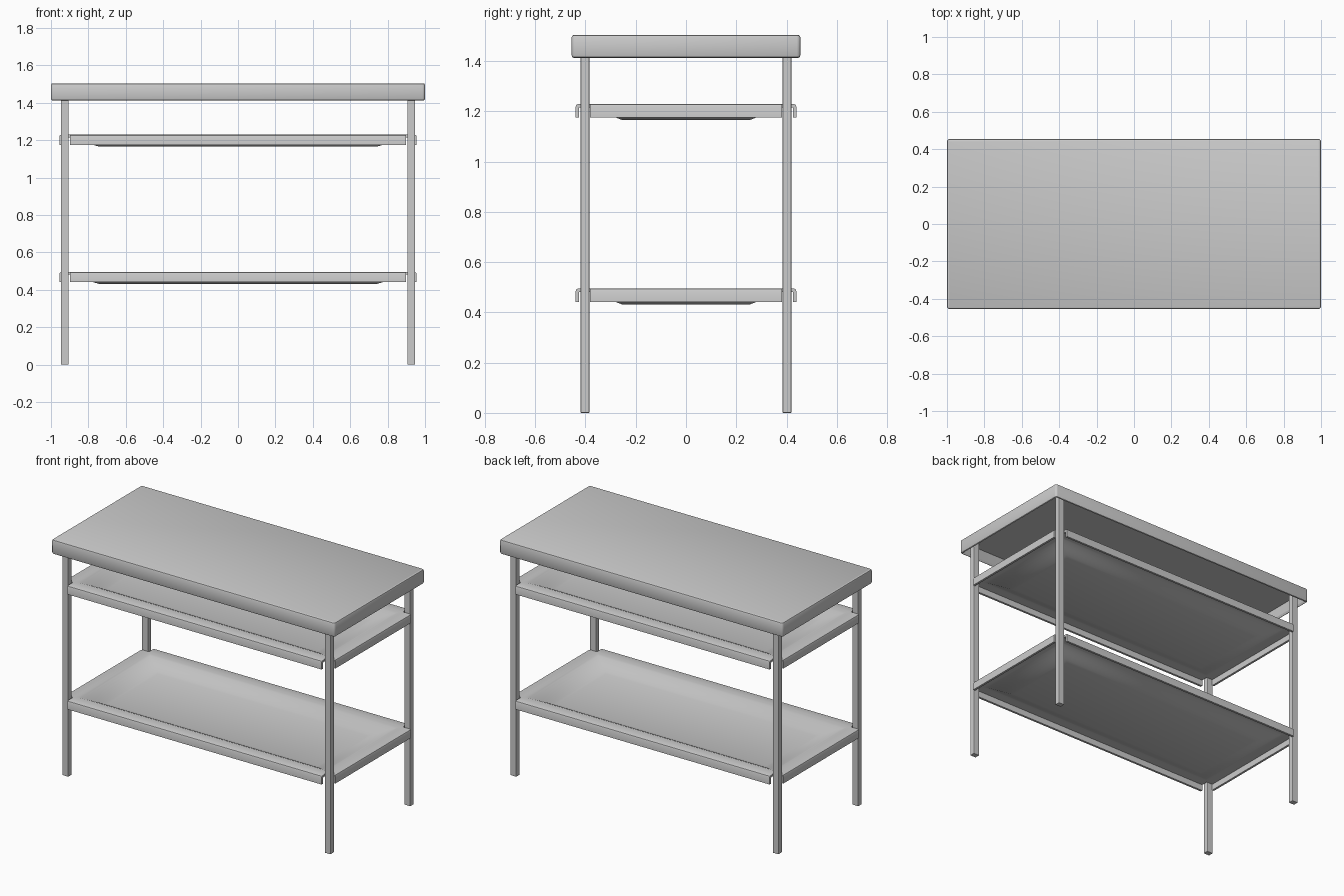
import bpy, bmesh, math

if "Cube" in bpy.data.objects:
    bpy.data.objects.remove(bpy.data.objects["Cube"])

THICK = 0.014


def ring(bm, hx, hy, z, c=0.0):
    """Counter-clockwise rectangle loop, optionally with rounded corners of radius c."""
    if c == 0:
        pts = [(-hx, -hy), (hx, -hy), (hx, hy), (-hx, hy)]
    else:
        pts = []
        for k, (sx, sy) in enumerate([(-1, -1), (1, -1), (1, 1), (-1, 1)]):
            for s in range(4):
                a = math.pi + k * math.pi / 2 + s * math.pi / 6
                pts.append((sx * (hx - c) + c * math.cos(a),
                            sy * (hy - c) + c * math.sin(a)))
    return [bm.verts.new((x, y, z)) for x, y in pts]


def bridge(bm, outer, inner):
    n = len(outer)
    for i in range(n):
        j = (i + 1) % n
        bm.faces.new((outer[i], outer[j], inner[j], inner[i]))


def sheet_object(name, bm, angle):
    """Turn an open surface into sheet metal with thickness on its inner side."""
    me = bpy.data.meshes.new(name)
    bm.to_mesh(me)
    bm.free()
    ob = bpy.data.objects.new(name, me)
    bpy.context.collection.objects.link(ob)
    mod = ob.modifiers.new("thickness", 'SOLIDIFY')
    mod.thickness = THICK
    mod.offset = -1
    mod.use_even_offset = True
    bpy.ops.object.select_all(action='DESELECT')
    ob.select_set(True)
    bpy.context.view_layer.objects.active = ob
    bpy.ops.object.modifier_apply(modifier=mod.name)
    bpy.ops.object.shade_smooth_by_angle(angle=math.radians(angle))
    return ob


# Worktop: folded pan, open underneath
def worktop():
    bm = bmesh.new()
    profile = [(0.009, 1.412), (0.003, 1.415), (0, 1.422), (0, 1.494),
               (0.003, 1.501), (0.010, 1.504)]
    loops = [ring(bm, 1.0 - d, 0.455 - d, z, 0.014 - d) for d, z in profile]
    for a, b in zip(loops, loops[1:]):
        bridge(bm, a, b)
    bm.faces.new(loops[-1])
    sheet_object("worktop", bm, 35)


# Shelf: dished tray with notched corners and turned-down flanges
def shelf(name, z):
    bm = bmesh.new()
    base = ring(bm, 0.898, 0.382, z)
    prev = base
    steps = 8
    for i in range(steps + 1):
        t = i / steps
        drop = 0.050 * (0.7 * t + 0.3 * t * t * (3 - 2 * t))
        cur = ring(bm, 0.880 - 0.140 * t, 0.364 - 0.114 * t, z - drop)
        bridge(bm, prev, cur)
        prev = cur
    bm.faces.new(prev)
    flange = [(0.047, 0), (0.054, -0.003), (0.057, -0.010), (0.057, -0.054)]
    for k, (nx, ny) in enumerate([(0, -1), (1, 0), (0, 1), (-1, 0)]):
        a, b = base[k], base[(k + 1) % 4]
        for d, dz in flange:
            ends = []
            for src in (base[k], base[(k + 1) % 4]):
                ends.append(bm.verts.new((src.co.x + nx * d, src.co.y + ny * d, z + dz)))
            bm.faces.new((ends[0], ends[1], b, a))
            a, b = ends
    sheet_object(name, bm, 35)


# Legs: square posts reaching up inside the worktop
def leg(name, x, y):
    bpy.ops.mesh.primitive_cube_add(size=1, location=(x, y, 0.745))
    ob = bpy.context.object
    ob.name = name
    ob.scale = (0.042, 0.035, 1.49)
    bpy.ops.object.transform_apply(location=False, rotation=False, scale=True)
    mod = ob.modifiers.new("bevel", 'BEVEL')
    mod.width = 0.003
    mod.segments = 2


worktop()
shelf("upper_shelf", 1.229)
shelf("lower_shelf", 0.495)
for sy, fb in ((-1, "front"), (1, "back")):
    for sx, lr in ((-1, "left"), (1, "right")):
        leg(f"{fb}_{lr}_leg", sx * 0.926, sy * 0.402)
